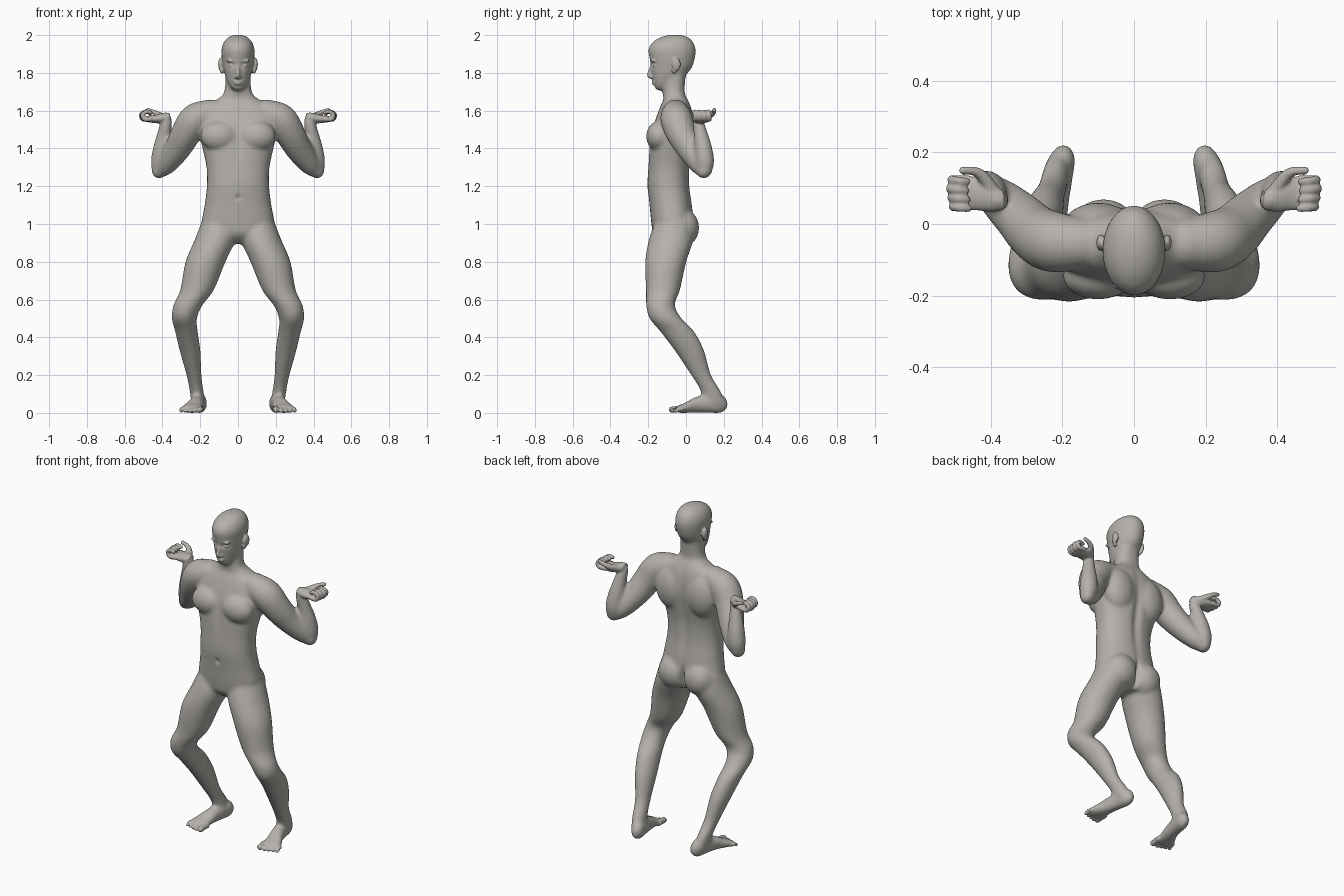
import bpy, bmesh, math
from mathutils import Vector, Matrix

cube = bpy.data.objects.get("Cube")
if cube:
    bpy.data.objects.remove(cube, do_unlink=True)

X, Y, Z = Vector((1, 0, 0)), Vector((0, 1, 0)), Vector((0, 0, 1))


def spline(rows, steps=5):
    """Catmull-Rom through every column of the rows."""
    rows = [Vector(r) for r in rows]
    out = []
    for i in range(len(rows) - 1):
        a, b, c, d = rows[max(i - 1, 0)], rows[i], rows[i + 1], rows[min(i + 2, len(rows) - 1)]
        for k in range(steps):
            t = k / steps
            out.append(b + (c - a) * (t / 2) + (a * 2 - b * 5 + c * 4 - d) * (t * t / 2)
                       + (b * 3 - a - c * 3 + d) * (t ** 3 / 2))
    return out + [rows[-1]]


def loft(bm, rows, u, v, power=2.0, sides=32):
    """Skin elliptical slices lying in the u-v plane; row = x, y, z, radius u, radius v."""
    rings = []
    for row in spline(rows):
        ring = []
        for k in range(sides):
            a = math.tau * k / sides
            c, s = math.cos(a), math.sin(a)
            p = Vector(row[:3])
            p += u * (row[3] * math.copysign(abs(c) ** (2 / power), c))
            p += v * (row[4] * math.copysign(abs(s) ** (2 / power), s))
            ring.append(bm.verts.new(p))
        rings.append(ring)
    skin(bm, rings)


def skin(bm, rings):
    count = len(rings[0])
    for low, high in zip(rings, rings[1:]):
        for k in range(count):
            n = (k + 1) % count
            bm.faces.new((low[k], low[n], high[n], high[k]))
    bm.faces.new(rings[0][::-1])
    bm.faces.new(rings[-1])


def blob(bm, centre, radii):
    matrix = Matrix.Translation(centre) @ Matrix.Diagonal((*radii, 1))
    bmesh.ops.create_uvsphere(bm, u_segments=24, v_segments=16, radius=1, matrix=matrix)


def limb(bm, rows, sides=20):
    """Round tube along a path with domed ends; row = x, y, z, radius."""
    pts = spline(rows)
    rings = []
    for i, p in enumerate(pts):
        ahead, behind = pts[min(i + 1, len(pts) - 1)], pts[max(i - 1, 0)]
        tangent = (Vector(ahead[:3]) - Vector(behind[:3])).normalized()
        u = tangent.cross(Y).normalized()
        v = tangent.cross(u)
        angles = [math.tau * k / sides for k in range(sides)]
        rings.append([bm.verts.new(Vector(p[:3]) + (u * math.cos(a) + v * math.sin(a)) * p[3])
                      for a in angles])
    skin(bm, rings)
    for end in (pts[0], pts[-1]):
        blob(bm, end[:3], [end[3]] * 3)


def mirror(bm):
    """Copy everything to the other side."""
    copy = bmesh.ops.duplicate(bm, geom=bm.verts[:] + bm.edges[:] + bm.faces[:])["geom"]
    for item in copy:
        if isinstance(item, bmesh.types.BMVert):
            item.co.x *= -1
    bmesh.ops.recalc_face_normals(bm, faces=bm.faces)


def fuse(bm, name, voxel, rounds):
    """Melt the overlapping parts into one smooth skin."""
    mesh = bpy.data.meshes.new(name)
    bm.to_mesh(mesh)
    bm.free()
    obj = bpy.data.objects.new(name, mesh)
    bpy.context.collection.objects.link(obj)
    remesh = obj.modifiers.new("skin", "REMESH")
    remesh.mode = "VOXEL"
    remesh.voxel_size = voxel
    relax = obj.modifiers.new("relax", "SMOOTH")
    relax.factor = 0.5
    relax.iterations = rounds
    bpy.context.view_layer.update()
    graph = bpy.context.evaluated_depsgraph_get()
    result = bpy.data.meshes.new_from_object(obj.evaluated_get(graph))
    bpy.data.objects.remove(obj, do_unlink=True)
    return result


def dent(bm, centre, radii, depth):
    """Push the skin along y around a point, on both sides."""
    for vert in bm.verts:
        p = Vector((abs(vert.co.x), vert.co.y, vert.co.z)) - Vector(centre)
        fall = sum((p[i] / radii[i]) ** 2 for i in range(3))
        if fall < 6:
            vert.co.y += depth * math.exp(-fall)


bm = bmesh.new()

# Torso and neck
loft(bm, [(0, -.06, .895, .05, .06), (0, -.065, .94, .16, .105), (0, -.07, 1, .192, .113),
          (0, -.08, 1.1, .177, .113), (0, -.092, 1.2, .165, .112), (0, -.09, 1.3, .167, .11),
          (0, -.08, 1.4, .188, .115), (0, -.07, 1.48, .205, .115), (0, -.06, 1.56, .21, .1),
          (0, -.055, 1.62, .18, .082), (0, -.055, 1.66, .11, .065), (0, -.065, 1.7, .073, .058),
          (0, -.06, 1.8, .066, .06)], X, Y, power=2.3)
# Chest, shoulder blades and buttocks
blob(bm, (.1, -.145, 1.465), (.1, .066, .08))
blob(bm, (.1, -.01, 1.49), (.1, .07, .13))
blob(bm, (.085, -.015, .98), (.095, .085, .1))
# Skull and jaw
loft(bm, [(0, -.14, 1.708, .02, .018), (0, -.125, 1.73, .044, .043), (0, -.1, 1.77, .063, .078),
          (0, -.08, 1.82, .077, .107), (0, -.073, 1.87, .085, .119), (0, -.074, 1.92, .088, .126),
          (0, -.07, 1.96, .077, .11), (0, -.062, 1.988, .052, .075), (0, -.058, 2.002, .02, .03)],
     X, Y)
# Legs
loft(bm, [(.1, -.06, 1.02, .09, .1), (.12, -.078, .92, .108, .118), (.172, -.107, .8, .106, .109),
          (.217, -.122, .65, .089, .09), (.265, -.135, .57, .077, .076), (.284, -.108, .5, .067, .085),
          (.273, -.046, .43, .06, .09), (.254, .018, .33, .055, .078), (.233, .08, .2, .04, .053),
          (.22, .128, .12, .037, .053), (.21, .15, .05, .036, .06)], X, Y)
# Feet
loft(bm, [(.197, .22, .045, .015, .022), (.2, .185, .05, .036, .05), (.21, .12, .05, .038, .05),
          (.225, .05, .042, .043, .042), (.24, 0, .028, .056, .028), (.246, -.04, .02, .066, .02),
          (.248, -.055, .016, .06, .014)], X, Z)
# Upper arms and forearms
limb(bm, [(.15, -.055, 1.587, .073), (.225, -.05, 1.553, .086), (.275, -.025, 1.48, .08),
          (.32, .02, 1.4, .071), (.378, .072, 1.32, .058), (.417, .095, 1.28, .04)])
limb(bm, [(.418, .1, 1.285, .04), (.412, .1, 1.33, .05), (.403, .092, 1.4, .047),
          (.39, .077, 1.48, .037), (.38, .065, 1.54, .031), (.383, .065, 1.565, .028)])
mirror(bm)
trunk = fuse(bm, "trunk", .008, 14)

bm = bmesh.new()
bm.from_mesh(trunk)
bpy.data.meshes.remove(trunk)
# Eye sockets, spine, breastbone, buttock cleft and navel
dent(bm, (.034, -.18, 1.842), (.022, .05, .013), .011)
dent(bm, (0, .04, 1.35), (.025, .08, .22), -.014)
dent(bm, (0, -.2, 1.44), (.022, .08, .1), .009)
dent(bm, (0, .05, .96), (.014, .1, .07), -.035)
dent(bm, (0, -.2, 1.14), (.012, .06, .014), .01)

details = bmesh.new()
# Nose, lips, brows, eyes and ears
limb(details, [(0, -.178, 1.85, .008), (0, -.187, 1.815, .01),
               (0, -.195, 1.788, .012), (0, -.182, 1.778, .012)])
blob(details, (.012, -.181, 1.779), (.009, .012, .008))
blob(details, (0, -.168, 1.752), (.024, .014, .006))
blob(details, (0, -.166, 1.741), (.021, .014, .006))
blob(details, (.034, -.171, 1.863), (.028, .014, .008))
blob(details, (.034, -.16, 1.839), (.018, .017, .01))
blob(details, (.093, -.052, 1.845), (.012, .024, .035))
blob(details, (.086, -.062, 1.815), (.01, .014, .02))
# Palms, laid open and turned outwards
loft(details, [(.362, .065, 1.565, .026, .024), (.4, .076, 1.56, .042, .027),
               (.44, .085, 1.556, .047, .022), (.485, .085, 1.555, .046, .015)], Y, Z)
# Curled fingers
for k in range(4):
    y = .123 - .025 * k
    reach = .512 - .004 * abs(k - 1)
    limb(details, [(.465, y, 1.555, .014), (reach - .01, y, 1.556, .0135), (reach, y, 1.578, .0125),
                   (reach - .02, y - .003, 1.595, .0115), (reach - .042, y - .005, 1.59, .0105)], 12)
# Thumbs
limb(details, [(.395, .095, 1.565, .02), (.42, .13, 1.578, .017),
               (.445, .147, 1.592, .013), (.478, .149, 1.604, .011)], 12)
# Toes, shrinking outwards
for k in range(5):
    r = .017 if k == 0 else .0125 - .0007 * k
    x = .198 + .024 * k + (.004 if k else 0)
    tip = -.074 + .007 * max(k - 1, 0)
    limb(details, [(x, -.02, .02, r), (x + .002, (tip - .02) / 2, .02, r), (x + .003, tip, r, r)], 12)
mirror(details)
extra = bpy.data.meshes.new("details")
details.to_mesh(extra)
details.free()
bm.from_mesh(extra)
bpy.data.meshes.remove(extra)
skin_mesh = fuse(bm, "details", .0052, 3)

# Finished figure
body = bpy.data.objects.new("body", skin_mesh)
bpy.context.collection.objects.link(body)
skin_mesh.name = "body"
grey = bpy.data.materials.new("warm grey skin")
grey.use_nodes = True
colour = (.46, .44, .41, 1)
grey.diffuse_color = colour
grey.node_tree.nodes["Principled BSDF"].inputs["Base Color"].default_value = colour
skin_mesh.materials.clear()
skin_mesh.materials.append(grey)
skin_mesh.polygons.foreach_set("use_smooth", [True] * len(skin_mesh.polygons))
